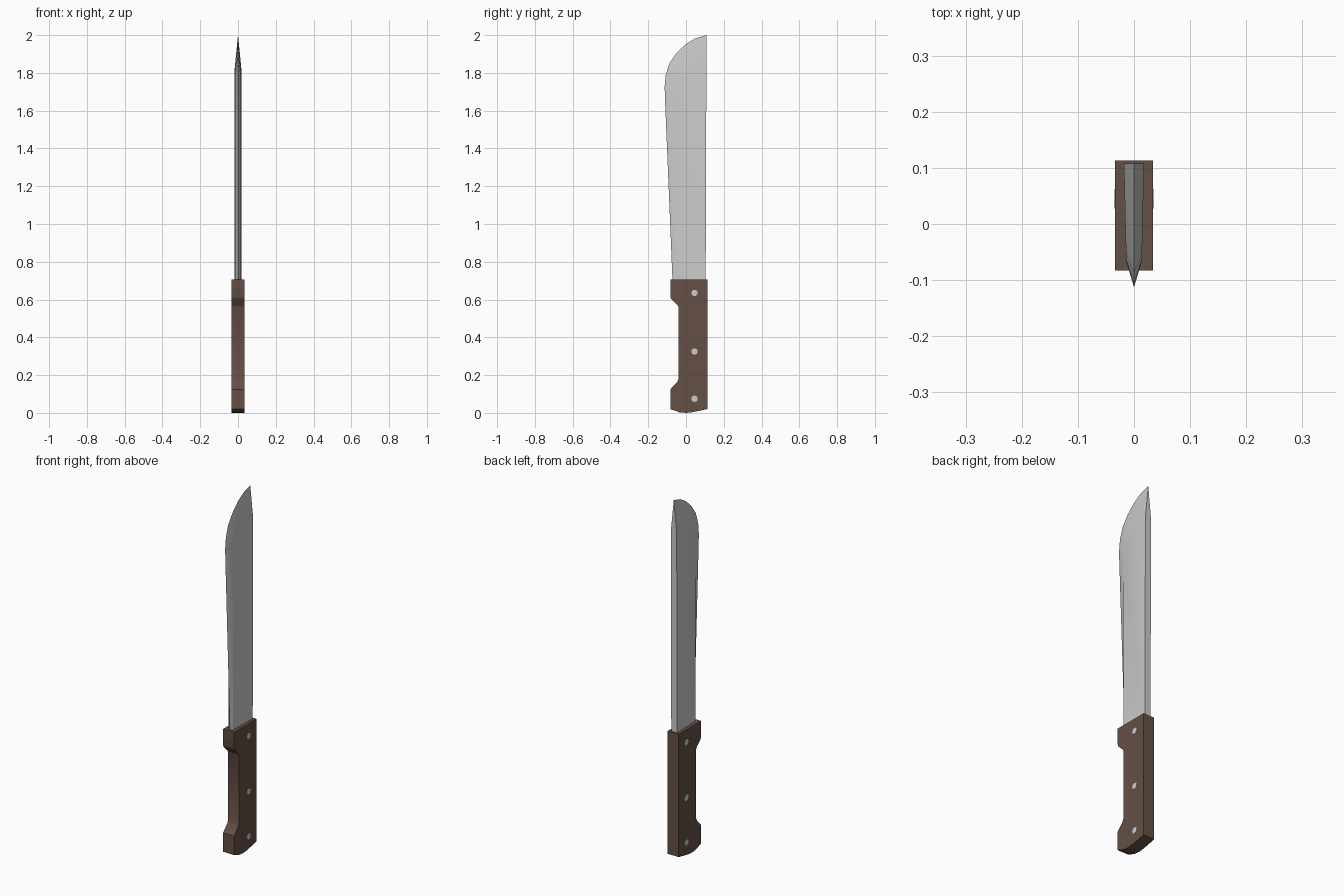
import bpy, bmesh, math

if "Cube" in bpy.data.objects:
    bpy.data.objects.remove(bpy.data.objects["Cube"])


def finish(name, bm, mat=None, angle=30):
    bmesh.ops.recalc_face_normals(bm, faces=bm.faces)
    me = bpy.data.meshes.new(name)
    bm.to_mesh(me)
    bm.free()
    ob = bpy.data.objects.new(name, me)
    bpy.context.collection.objects.link(ob)
    if mat:
        me.materials.append(mat)
    bpy.ops.object.select_all(action='DESELECT')
    ob.select_set(True)
    bpy.context.view_layer.objects.active = ob
    bpy.ops.object.shade_smooth_by_angle(angle=math.radians(angle))
    return ob


wood = bpy.data.materials.new("wood")
wood.diffuse_color = (0.13, 0.08, 0.06, 1)
wood.use_nodes = True
wood.node_tree.nodes["Principled BSDF"].inputs["Base Color"].default_value = wood.diffuse_color

# Handle: side profile (y, z) extruded across x
profile = [(0.113, 0.705), (0.113, 0.02), (0.03, 0.003), (0.0, 0.0), (-0.035, 0.003),
           (-0.083, 0.02), (-0.083, 0.125), (-0.046, 0.165), (-0.04, 0.18),
           (-0.04, 0.56), (-0.046, 0.572), (-0.078, 0.602), (-0.083, 0.615), (-0.083, 0.705)]
T = 0.034
bm = bmesh.new()
face = bm.faces.new([bm.verts.new((-T, y, z)) for y, z in profile])
ext = bmesh.ops.extrude_face_region(bm, geom=[face])
bmesh.ops.translate(bm, vec=(2 * T, 0, 0),
                    verts=[v for v in ext["geom"] if isinstance(v, bmesh.types.BMVert)])
finish("handle", bm, wood)

# Blade: sharp edge line (x = 0) and the bevel line where the flat cheek begins
edge = [(-0.071, 0.69), (-0.112, 1.68), (-0.113, 1.73), (-0.107, 1.79), (-0.087, 1.853),
        (-0.05, 1.905), (0.0, 1.953), (0.05, 1.983), (0.108, 2.0)]
cheek = [(-0.064, 0.69), (-0.066, 1.68), (-0.066, 1.72), (-0.063, 1.755), (-0.052, 1.785),
         (-0.025, 1.803), (0.015, 1.814), (0.055, 1.82), (0.108, 1.822)]
bm = bmesh.new()
edge_v = [bm.verts.new((0, y, z)) for y, z in edge]
spine = {}
for s in (-1, 1):
    inner = [bm.verts.new((s * (0.0155 + 0.023 * y), y, z)) for y, z in cheek]
    base = bm.verts.new((s * 0.018, 0.104, 0.69))
    for i in range(len(edge) - 1):
        bm.faces.new((edge_v[i], edge_v[i + 1], inner[i + 1], inner[i]))
    bm.faces.new(inner + [base])
    spine[s] = (inner[0], base, inner[-1])
(a0, b0, c0), (a1, b1, c1) = spine[-1], spine[1]
bm.faces.new((b0, b1, c1, c0))            # spine
bm.faces.new((c0, c1, edge_v[-1]))        # tip
bm.faces.new((edge_v[0], a0, b0, b1, a1))  # base hidden in the handle
finish("blade", bm, angle=25)

# Rivets through the handle
for i, z in enumerate((0.635, 0.325, 0.075)):
    bpy.ops.mesh.primitive_cylinder_add(vertices=16, radius=0.017, depth=2 * T + 0.002,
                                        location=(0, 0.045, z), rotation=(0, math.pi / 2, 0))
    ob = bpy.context.object
    ob.name = f"rivet_{i + 1}"
    bpy.ops.object.shade_smooth_by_angle(angle=math.radians(30))
